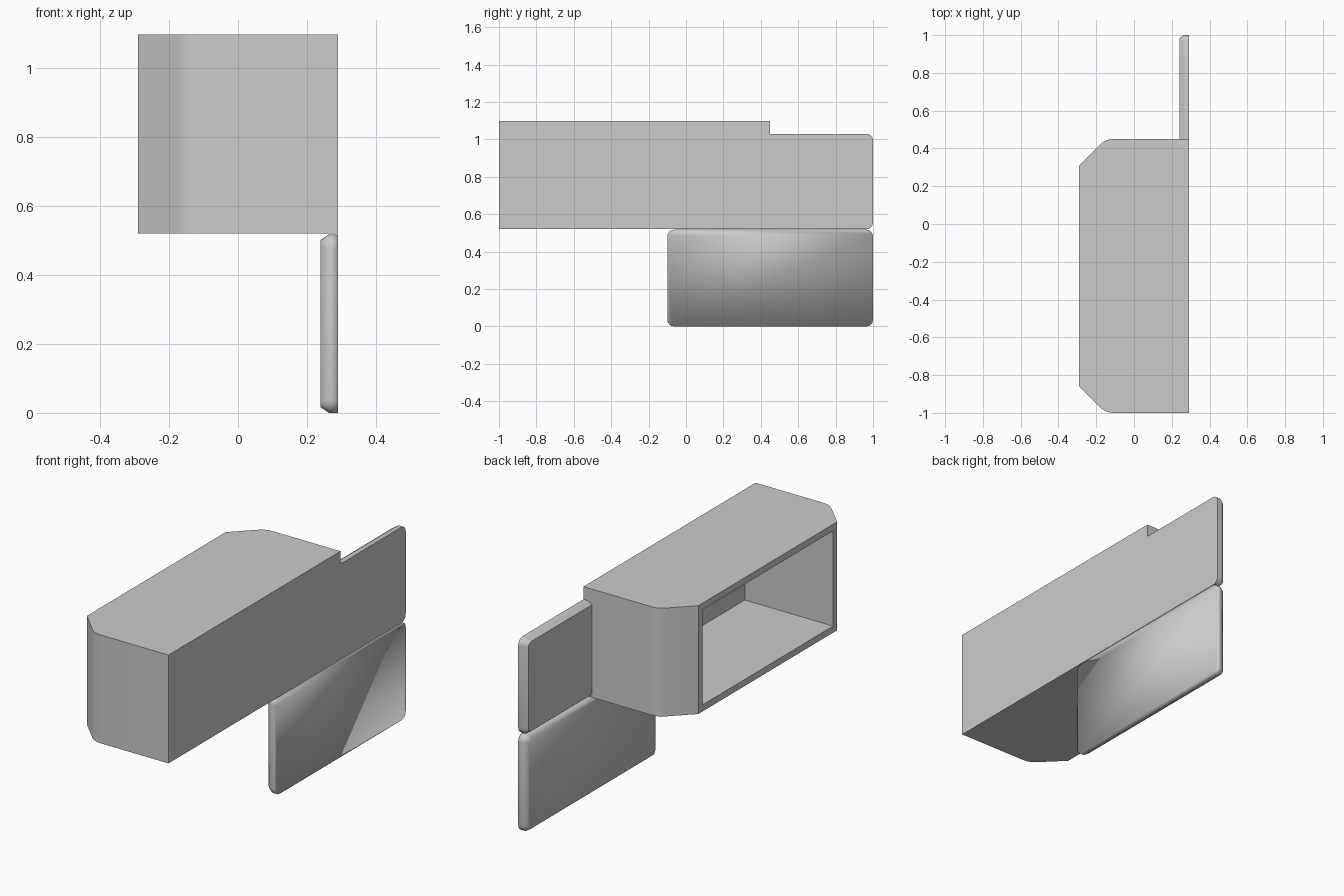
import bpy, bmesh, math
from mathutils import Vector

if "Cube" in bpy.data.objects:
    bpy.data.objects.remove(bpy.data.objects["Cube"])


def finish(bm, name):
    bmesh.ops.recalc_face_normals(bm, faces=bm.faces)
    mesh = bpy.data.meshes.new(name)
    bm.to_mesh(mesh)
    bm.free()
    obj = bpy.data.objects.new(name, mesh)
    bpy.context.collection.objects.link(obj)
    bpy.ops.object.select_all(action='DESELECT')
    obj.select_set(True)
    bpy.context.view_layer.objects.active = obj
    return obj


def loft(bm, loops):
    # Closed solid through matching loops of points
    rings = [[bm.verts.new(p) for p in loop] for loop in loops]
    n = len(rings[0])
    for a, b in zip(rings, rings[1:]):
        for i in range(n):
            j = (i + 1) % n
            bm.faces.new((a[i], a[j], b[j], b[i]))
    bm.faces.new(rings[0][::-1])
    bm.faces.new(rings[-1])
    bmesh.ops.recalc_face_normals(bm, faces=bm.faces)


def rounded_rect(x, y0, y1, z0, z1, r, square_start):
    # Outline in the YZ plane; square_start keeps the y0 corners sharp
    pts = []
    corners = [(y1, z0, -90), (y1, z1, 0), (y0, z1, 90), (y0, z0, 180)]
    for y, z, start in corners:
        rad = 0 if square_start and y == y0 else r
        cy = y - rad if y == y1 else y + rad
        cz = z - rad if z == z1 else z + rad
        if rad == 0:
            pts.append((x, y, z))
            continue
        for k in range(5):
            a = math.radians(start + 22.5 * k)
            pts.append((x, cy + rad * math.cos(a), cz + rad * math.sin(a)))
    return pts


def panel(name, y0, y1, z0, z1, square_start):
    # Thin board, flat outside, with a chamfered inner rim
    c, r = 0.016, 0.036
    inner_y0 = y0 if square_start else y0 + c
    bm = bmesh.new()
    loft(bm, [
        rounded_rect(0.29, y0, y1, z0, z1, r, square_start),
        rounded_rect(0.264, y0, y1, z0, z1, r, square_start),
        rounded_rect(0.24, inner_y0, y1 - c, z0 + c, z1 - c, r - c, square_start),
    ])
    return finish(bm, name)


# Housing: footprint with two chamfered, softened corners
def soft_corner(y, s):
    a, b, c = Vector((-0.29, y - s * 0.14)), Vector((-0.15, y)), Vector((-0.11, y))
    p = b + (a - b).normalized() * 0.04
    pts = [a]
    for k in range(6):
        t = k / 5
        pts.append(p * (1 - t) ** 2 + b * 2 * t * (1 - t) + c * t * t)
    return pts


outline = soft_corner(-1, -1) + [Vector((0.29, -1)), Vector((0.29, 0.45))]
outline += soft_corner(0.45, 1)[::-1]
bm = bmesh.new()
loft(bm, [[(p.x, p.y, z) for p in outline] for z in (0.52, 1.098)])

# Recess in the left face
face = min(bm.faces, key=lambda f: f.calc_center_median().x)
bmesh.ops.inset_individual(bm, faces=[face], thickness=0.05)
bmesh.ops.inset_individual(bm, faces=[face], thickness=0, depth=-0.52)
finish(bm, "housing")
bpy.ops.object.shade_smooth_by_angle(angle=math.radians(30))

# Upper side panel continuing the housing's right wall
panel("upper_panel", 0.45, 1.0, 0.52, 1.03, True)
bpy.ops.object.shade_smooth_by_angle(angle=math.radians(30))

# Lower hanging panel, fully smooth shaded
panel("lower_panel", -0.10, 1.0, 0.0, 0.518, False)
bpy.ops.object.shade_smooth()
